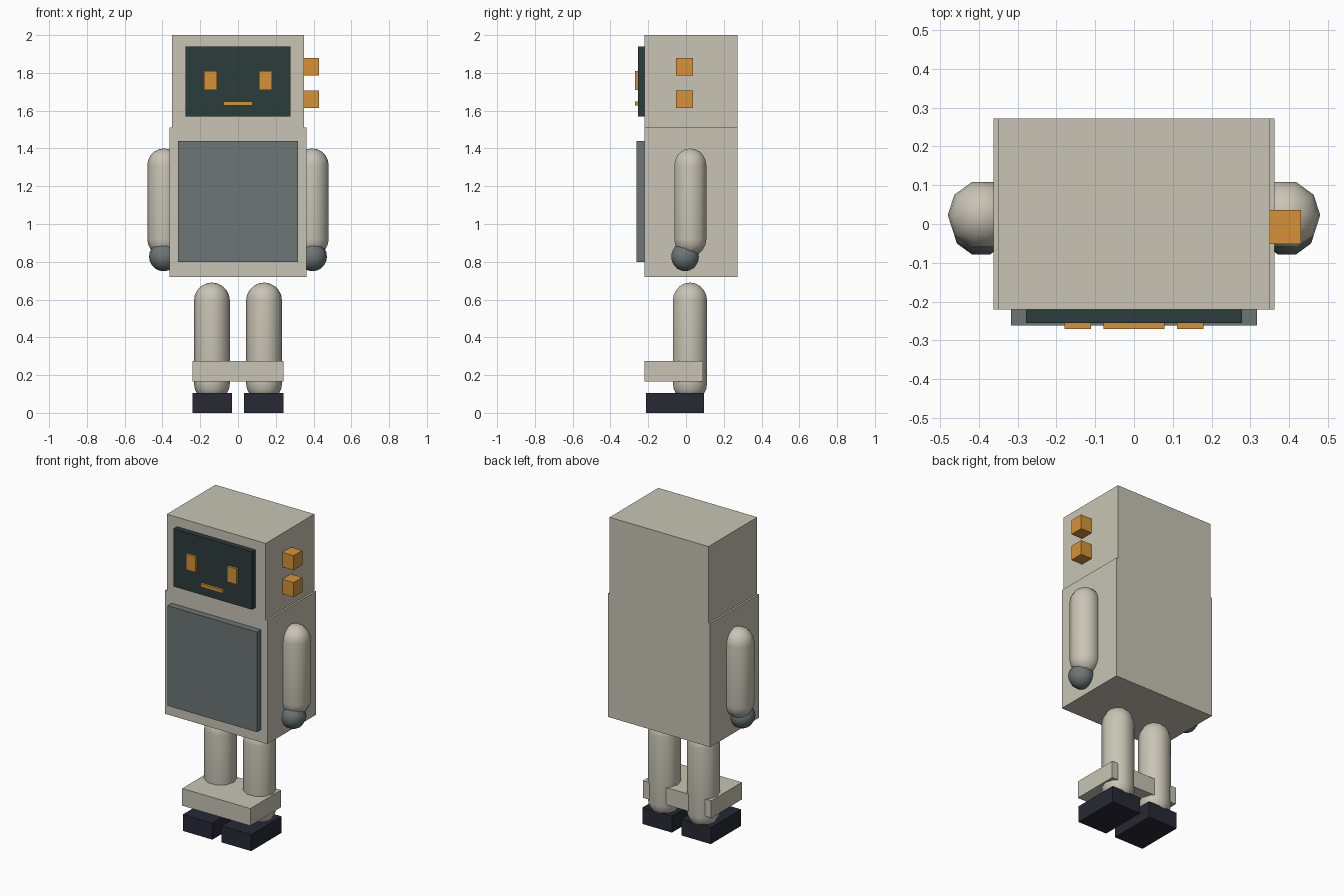
import bpy, bmesh, math

if "Cube" in bpy.data.objects:
    bpy.data.objects.remove(bpy.data.objects["Cube"])


def material(name, rgb):
    m = bpy.data.materials.new(name)
    m.diffuse_color = (*rgb, 1)
    m.use_nodes = True
    m.node_tree.nodes["Principled BSDF"].inputs["Base Color"].default_value = m.diffuse_color
    return m


BEIGE = material("beige", (0.58, 0.55, 0.46))
TEAL = material("dark_teal", (0.025, 0.045, 0.045))
SLATE = material("slate", (0.15, 0.18, 0.18))
ORANGE = material("orange", (0.68, 0.29, 0.04))
NAVY = material("navy", (0.02, 0.022, 0.035))


def finish(name, bm, mat, smooth=False):
    bmesh.ops.recalc_face_normals(bm, faces=bm.faces)
    for f in bm.faces:
        f.smooth = smooth
    me = bpy.data.meshes.new(name)
    bm.to_mesh(me)
    bm.free()
    me.materials.append(mat)
    ob = bpy.data.objects.new(name, me)
    bpy.context.collection.objects.link(ob)
    return ob


def box(name, xs, ys, zs, mat):
    bm = bmesh.new()
    bmesh.ops.create_cube(bm, size=1)
    for v in bm.verts:
        for i, (a, b) in enumerate((xs, ys, zs)):
            v.co[i] = a if v.co[i] < 0 else b
    return finish(name, bm, mat)


def capsule(name, x, y, z0, z1, r, mat, sides=10, steps=5):
    """Upright ten-sided capsule from z0 to z1; a ball when z1 - z0 == 2r."""
    prof = []
    for i in range(1, steps + 1):
        a = math.pi / 2 * i / steps
        prof.append((r * math.sin(a), z0 + r - r * math.cos(a)))
    top = [(pr, z0 + z1 - pz) for pr, pz in reversed(prof)]
    prof += top if z1 - z0 > 2 * r + 1e-4 else top[1:]
    bm = bmesh.new()
    rings = [[bm.verts.new((x + pr * math.cos(math.tau * k / sides),
                            y + pr * math.sin(math.tau * k / sides), pz))
              for k in range(sides)] for pr, pz in prof]
    lo, hi = bm.verts.new((x, y, z0)), bm.verts.new((x, y, z1))
    for k in range(sides):
        n = (k + 1) % sides
        bm.faces.new((lo, rings[0][n], rings[0][k]))
        bm.faces.new((hi, rings[-1][k], rings[-1][n]))
        for a, b in zip(rings, rings[1:]):
            bm.faces.new((a[k], a[n], b[n], b[k]))
    return finish(name, bm, mat, True)


# Head and body
box("head", (-0.35, 0.35), (-0.22, 0.272), (1.51, 2.0), BEIGE)
box("body", (-0.362, 0.362), (-0.22, 0.272), (0.72, 1.51), BEIGE)

# Screen, mouth and chest panel
box("face_screen", (-0.278, 0.278), (-0.255, -0.22), (1.57, 1.94), TEAL)
box("mouth", (-0.078, 0.078), (-0.27, -0.255), (1.627, 1.648), ORANGE)
box("chest_panel", (-0.317, 0.317), (-0.262, -0.22), (0.80, 1.44), SLATE)

# Knobs on the right side of the head
for i, z in enumerate((1.66, 1.832)):
    box(f"side_knob_{i + 1}", (0.35, 0.43), (-0.052, 0.036),
        (z - 0.047, z + 0.047), ORANGE)

# Paired parts
for side, s in (("left", -1), ("right", 1)):
    def span(a, b):
        return tuple(sorted((s * a, s * b)))
    box(f"{side}_eye", span(0.111, 0.179), (-0.27, -0.255), (1.71, 1.81), ORANGE)
    capsule(f"{side}_arm", s * 0.391, 0.023, 0.83, 1.40, 0.089, BEIGE)
    capsule(f"{side}_hand", s * 0.394, -0.005, 0.75, 0.904, 0.077, SLATE)
    capsule(f"{side}_leg", s * 0.138, 0.021, 0.06, 0.69, 0.095, BEIGE)
    box(f"{side}_shoe", span(0.033, 0.242), (-0.212, 0.095), (0, 0.105), NAVY)

# Bar joining the ankles
box("ankle_bar", (-0.241, 0.241), (-0.22, 0.09), (0.165, 0.275), BEIGE)
